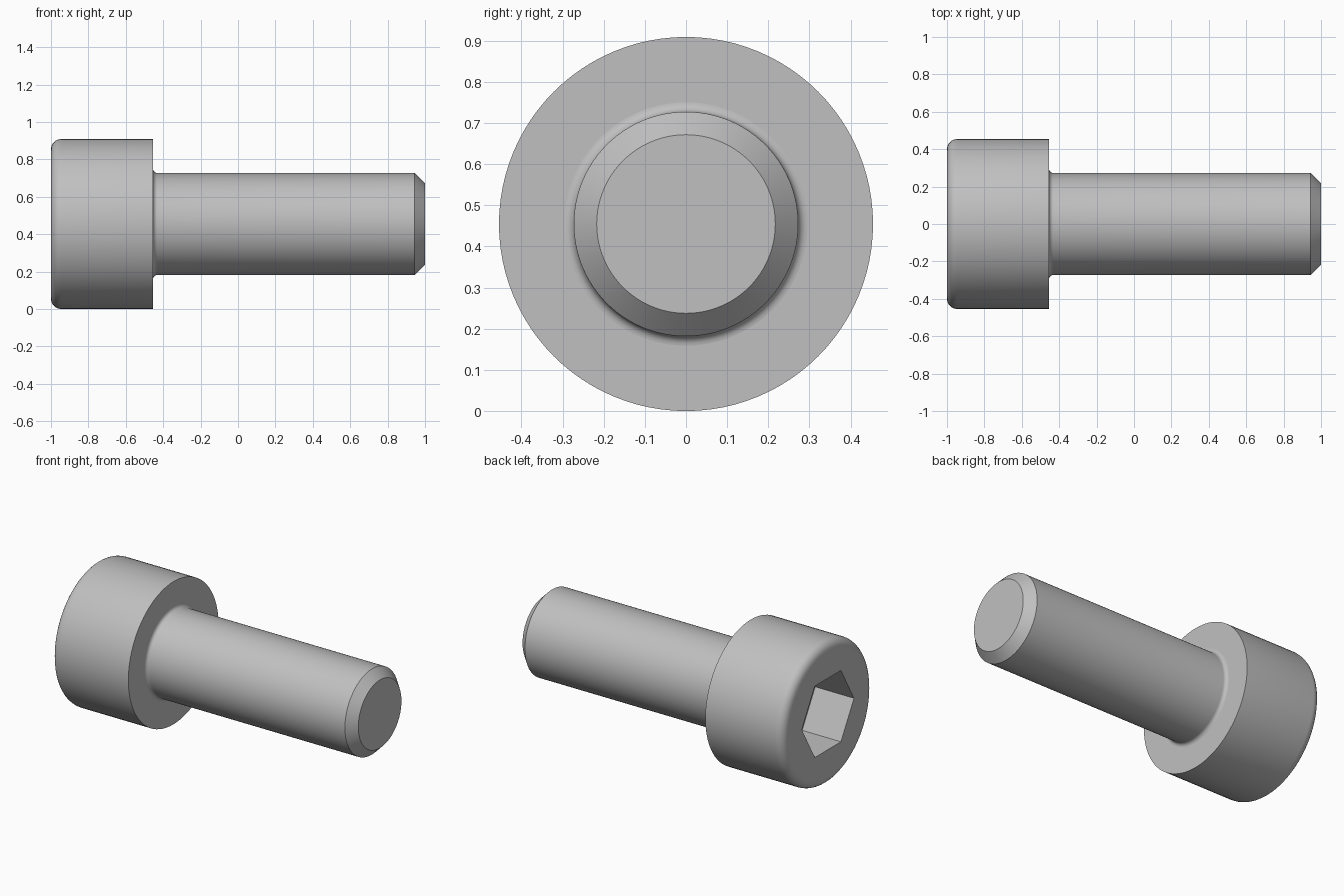
import bpy, bmesh
from math import sin, cos, pi, radians
from mathutils import Matrix, Vector

if "Cube" in bpy.data.objects:
    bpy.data.objects.remove(bpy.data.objects["Cube"])

HEAD_R, SHANK_R, TIP_R = 0.4545, 0.2727, 0.217
BEARING_X, AXIS_Z = -0.4545, 0.4545
SEGMENTS = 96


def arc(cx, cr, radius, start, end, steps=6):
    """Points (x, r) along an arc, angles in degrees."""
    angles = [radians(start + (end - start) * i / steps) for i in range(steps + 1)]
    return [(cx + radius * cos(a), cr + radius * sin(a)) for a in angles]


def ring(bm, x, radius, count):
    """Loop of vertices around the x axis."""
    angles = [2 * pi * i / count for i in range(count)]
    return [bm.verts.new((x, radius * cos(a), radius * sin(a))) for a in angles]


def bridge(bm, a, b):
    for i in range(len(a)):
        j = (i + 1) % len(a)
        bm.faces.new((a[i], a[j], b[j], b[i]))


def loop_edges(bm, loop):
    pairs = zip(loop, loop[1:] + loop[:1])
    return [bm.edges.get(p) or bm.edges.new(p) for p in pairs]


# Steel finish
steel = bpy.data.materials.new("steel_grey")
steel.use_nodes = True
colour = (0.527, 0.527, 0.527, 1)
steel.diffuse_color = colour
steel.node_tree.nodes["Principled BSDF"].inputs["Base Color"].default_value = colour

# Turned outline: rounded head rim, bearing face, neck fillet, shank, chamfered tip
rim, neck = 0.055, 0.023
profile = arc(-1 + rim, HEAD_R - rim, rim, 180, 90)
profile += [(BEARING_X, HEAD_R)]
profile += arc(BEARING_X + neck, SHANK_R + neck, neck, 180, 270)
profile += [(1 - (SHANK_R - TIP_R), SHANK_R), (1, TIP_R)]

bm = bmesh.new()
rings = [ring(bm, x, r, SEGMENTS) for x, r in profile]
for a, b in zip(rings, rings[1:]):
    bridge(bm, a, b)
bm.faces.new(rings[-1])

# Hexagonal socket sunk into the head face
mouth = ring(bm, -1, 0.2624, 6)
floor = ring(bm, -0.727, 0.2624, 6)
bridge(bm, mouth, floor)
bm.faces.new(floor)
bmesh.ops.triangle_fill(bm, use_beauty=True, normal=Vector((-1, 0, 0)),
                        edges=loop_edges(bm, rings[0]) + loop_edges(bm, mouth))
bmesh.ops.recalc_face_normals(bm, faces=bm.faces)
bmesh.ops.transform(bm, matrix=Matrix.Translation((0, 0, AXIS_Z)), verts=bm.verts)

mesh = bpy.data.meshes.new("socket_head_bolt")
bm.to_mesh(mesh)
bm.free()
mesh.materials.append(steel)
bolt = bpy.data.objects.new("socket_head_bolt", mesh)
bpy.context.collection.objects.link(bolt)

# Smooth turned surfaces, flat end faces
bpy.ops.object.select_all(action="DESELECT")
bolt.select_set(True)
bpy.context.view_layer.objects.active = bolt
bpy.ops.object.shade_smooth_by_angle(angle=radians(30))
for face in mesh.polygons:
    if abs(face.normal.x) > 0.999:
        face.use_smooth = False
